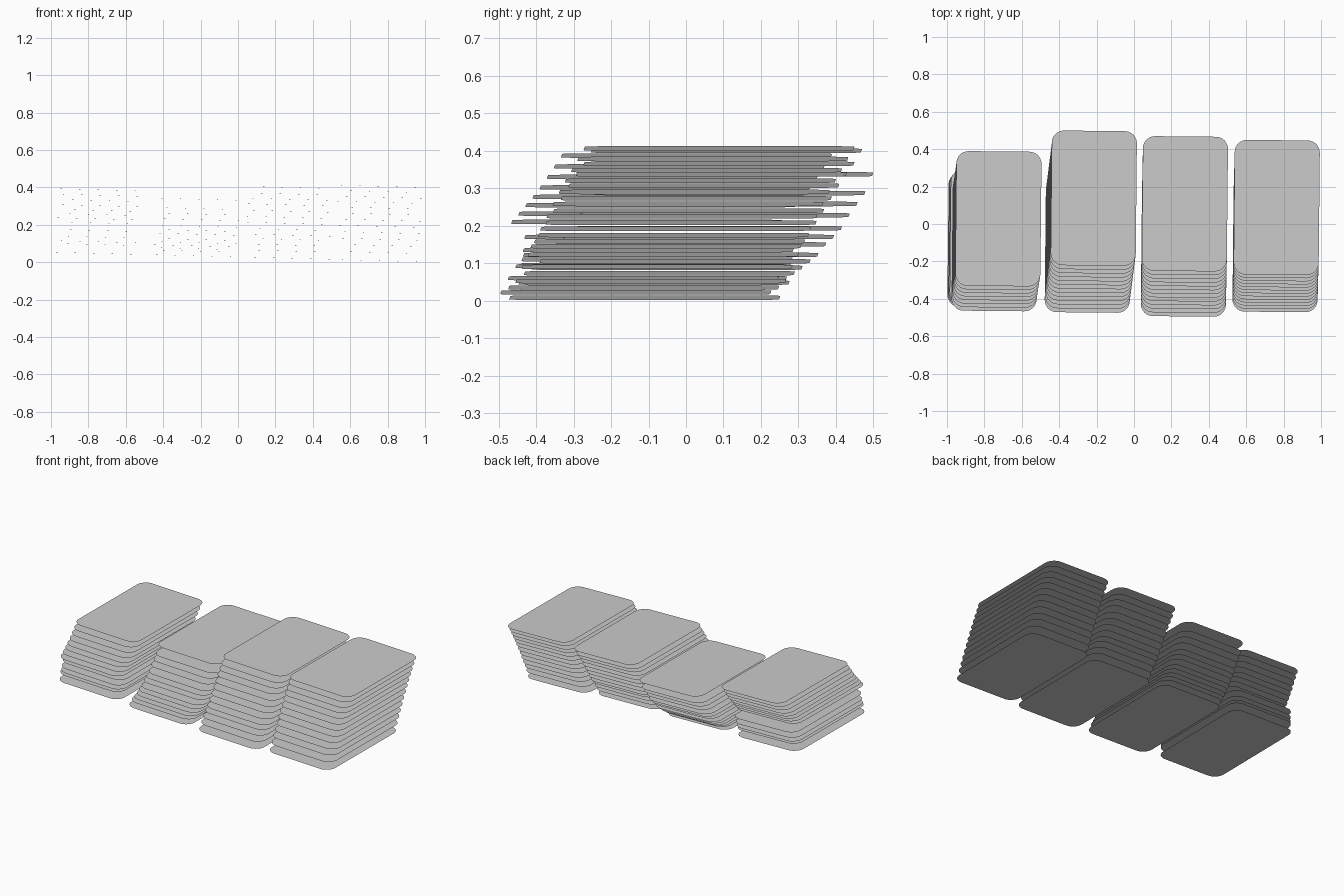
import bpy, bmesh, math
from mathutils import Matrix

if "Cube" in bpy.data.objects:
    bpy.data.objects.remove(bpy.data.objects["Cube"], do_unlink=True)

grey = bpy.data.materials.new("card_grey")
grey.use_nodes = True
grey.diffuse_color = (0.6, 0.6, 0.6, 1)
grey.node_tree.nodes["Principled BSDF"].inputs["Base Color"].default_value = (0.6, 0.6, 0.6, 1)

WIDTH, LENGTH, RADIUS, STEPS = 0.455, 0.72, 0.065, 8
TILT, TURN = math.radians(1.55), -0.01


def card(name, x, y, z):
    """Paper-thin rounded card, tipped slightly down towards +x."""
    bm = bmesh.new()
    ring = []
    for corner, (sx, sy) in enumerate([(1, 1), (-1, 1), (-1, -1), (1, -1)]):
        for i in range(STEPS + 1):
            a = (corner + i / STEPS) * math.pi / 2
            ring.append(bm.verts.new((sx * (WIDTH / 2 - RADIUS) + RADIUS * math.cos(a),
                                      sy * (LENGTH / 2 - RADIUS) + RADIUS * math.sin(a), 0)))
    bm.faces.new(ring)
    mesh = bpy.data.meshes.new(name)
    bm.to_mesh(mesh)
    bm.free()
    mesh.materials.append(grey)
    obj = bpy.data.objects.new(name, mesh)
    obj.matrix_world = (Matrix.Translation((x, y, z)) @ Matrix.Rotation(TURN, 4, 'Z')
                        @ Matrix.Rotation(TILT, 4, 'Y'))
    bpy.context.collection.objects.link(obj)


def stack(name, heights, bottom, top):
    """Cards slide evenly from the bottom (x, y) to the top (x, y)."""
    for i, z in enumerate(heights):
        t = i / (len(heights) - 1)
        card(f"{name}_card_{i + 1}", bottom[0] + (top[0] - bottom[0]) * t,
             bottom[1] + (top[1] - bottom[1]) * t, z)


# Far right stack: a loose lower pile and a neat upper pile
stack("far_right_lower", [0.048, 0.095, 0.11, 0.135, 0.17], (-0.767, -0.085), (-0.755, -0.07))
stack("far_right_upper", [0.21, 0.232, 0.255, 0.277, 0.302, 0.33, 0.358, 0.387],
      (-0.745, -0.105), (-0.725, 0.028))

# Inner right stack
stack("inner_right", [0.035, 0.06, 0.073, 0.088, 0.105, 0.122, 0.15, 0.17, 0.193, 0.228, 0.258, 0.287, 0.337],
      (-0.247, -0.113), (-0.215, 0.138))

# Inner left stack
stack("inner_left", [0.022, 0.06, 0.092, 0.122, 0.145, 0.175, 0.208, 0.24, 0.273, 0.307, 0.337, 0.365, 0.4],
      (0.267, -0.134), (0.272, 0.108))

# Far left stack
stack("far_left", [0.008, 0.052, 0.09, 0.123, 0.158, 0.192, 0.225, 0.258, 0.29, 0.32, 0.348, 0.378, 0.406],
      (0.757, -0.11), (0.763, 0.088))
